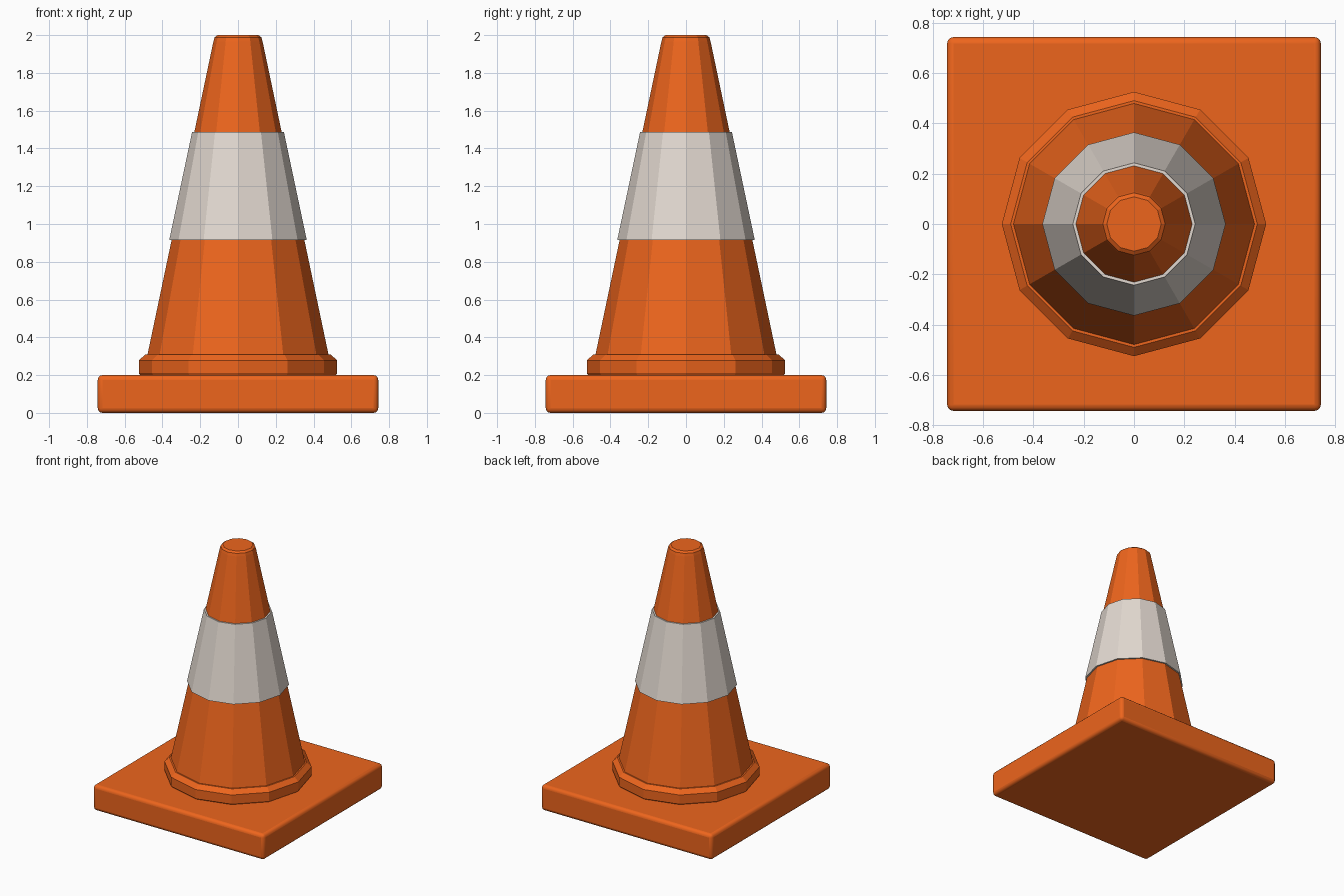
import bpy, bmesh
from math import cos, sin, pi, radians

if "Cube" in bpy.data.objects:
    bpy.data.objects.remove(bpy.data.objects["Cube"])

SIDES = 12


def material(name, rgb):
    m = bpy.data.materials.new(name)
    m.diffuse_color = (*rgb, 1)
    m.use_nodes = True
    m.node_tree.nodes["Principled BSDF"].inputs["Base Color"].default_value = m.diffuse_color
    return m


orange = material("orange", (0.85, 0.13, 0.012))
white = material("off_white", (0.76, 0.69, 0.63))


def add_object(name, bm, mat):
    bmesh.ops.recalc_face_normals(bm, faces=bm.faces)
    mesh = bpy.data.meshes.new(name)
    bm.to_mesh(mesh)
    bm.free()
    mesh.materials.append(mat)
    ob = bpy.data.objects.new(name, mesh)
    bpy.context.collection.objects.link(ob)
    return ob


def lathe(name, profile, mat, closed_loop=False):
    """Spin (radius, z) points into a faceted part; cap the ends or close the loop."""
    bm = bmesh.new()
    rings = [[bm.verts.new((r * cos(2 * pi * i / SIDES), r * sin(2 * pi * i / SIDES), z))
              for i in range(SIDES)] for r, z in profile]
    pairs = list(zip(rings, rings[1:]))
    if closed_loop:
        pairs.append((rings[-1], rings[0]))
    else:
        bm.faces.new(rings[0])
        bm.faces.new(rings[-1])
    for a, b in pairs:
        for i in range(SIDES):
            j = (i + 1) % SIDES
            bm.faces.new((a[i], a[j], b[j], b[i]))
    return add_object(name, bm, mat)


# square base slab with softened edges
bm = bmesh.new()
bmesh.ops.create_cube(bm, size=1)
bmesh.ops.scale(bm, vec=(1.485, 1.485, 0.2), verts=bm.verts)
bmesh.ops.translate(bm, vec=(0, 0, 0.1), verts=bm.verts)
base = add_object("base", bm, orange)
bevel = base.modifiers.new("soft_edges", 'BEVEL')
bevel.width = 0.025
bevel.segments = 3
bpy.context.view_layer.objects.active = base
base.select_set(True)
bpy.ops.object.shade_smooth_by_angle(angle=radians(35))

# collar ring where the cone meets the base
lathe("collar", [(0.515, 0.195), (0.525, 0.21), (0.525, 0.278), (0.49, 0.31)], orange)

# tapered body with a rounded tip
lathe("cone_body", [(0.502, 0.2), (0.130, 1.967), (0.124, 1.988), (0.108, 2.0)], orange)

# reflective sleeve standing slightly proud of the body
lathe("reflective_band", [(0.345, 0.915), (0.364, 0.915), (0.243, 1.487), (0.228, 1.487)],
      white, closed_loop=True)
